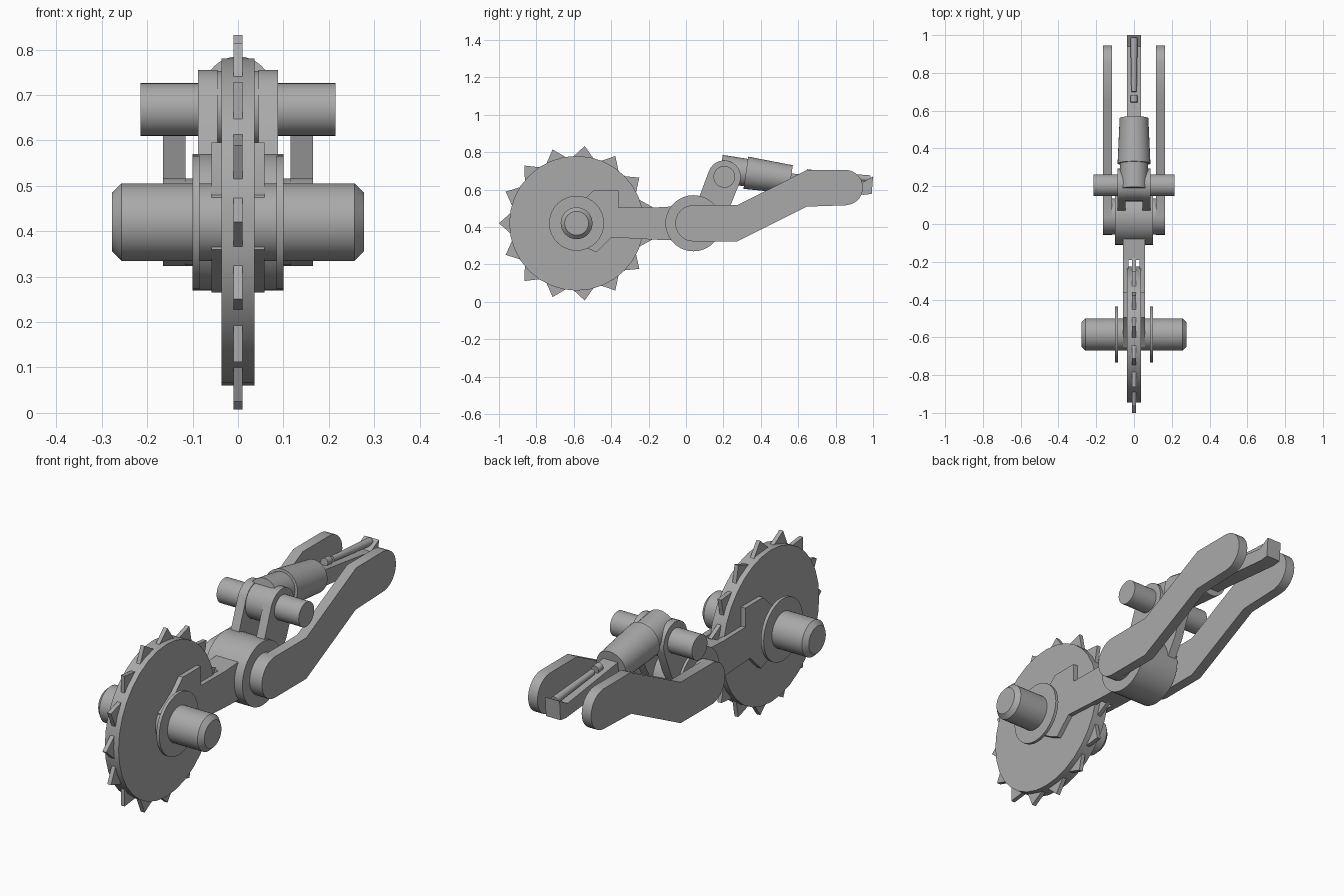
import bpy
import bmesh
import math
from mathutils import Vector

cube = bpy.data.objects.get("Cube")
if cube:
    bpy.data.objects.remove(cube, do_unlink=True)

grey = bpy.data.materials.new("plain grey")
grey.use_nodes = True
grey.diffuse_color = (0.4, 0.4, 0.4, 1)
bsdf = next(n for n in grey.node_tree.nodes if n.type == 'BSDF_PRINCIPLED')
bsdf.inputs["Base Color"].default_value = (0.4, 0.4, 0.4, 1)


def finish(name, bm):
    bmesh.ops.recalc_face_normals(bm, faces=bm.faces)
    mesh = bpy.data.meshes.new(name)
    bm.to_mesh(mesh)
    bm.free()
    mesh.materials.append(grey)
    ob = bpy.data.objects.new(name, mesh)
    bpy.context.collection.objects.link(ob)
    bpy.ops.object.select_all(action='DESELECT')
    ob.select_set(True)
    bpy.context.view_layer.objects.active = ob
    bpy.ops.object.shade_smooth_by_angle(angle=math.radians(30))
    return ob


def plate(name, profile, x0, x1):
    """Extrude a (y, z) outline from x0 to x1."""
    bm = bmesh.new()
    face = bm.faces.new([bm.verts.new((x0, y, z)) for y, z in profile])
    new = bmesh.ops.extrude_face_region(bm, geom=[face])["geom"]
    bmesh.ops.translate(bm, vec=(x1 - x0, 0, 0),
                        verts=[v for v in new if isinstance(v, bmesh.types.BMVert)])
    return finish(name, bm)


def turned(name, start, end, stations, sides=32):
    """Round part along start-end; stations are (fraction, radius)."""
    start, end = Vector(start), Vector(end)
    axis = end - start
    rot = axis.to_track_quat('Z', 'Y')
    bm = bmesh.new()
    rings = []
    for t, r in stations:
        rings.append([bm.verts.new(start + axis * t + rot @ Vector(
            (r * math.cos(a), r * math.sin(a), 0)))
            for a in (math.tau * i / sides for i in range(sides))])
    for lo, hi in zip(rings, rings[1:]):
        for i in range(sides):
            j = (i + 1) % sides
            bm.faces.new((lo[i], lo[j], hi[j], hi[i]))
    bm.faces.new(rings[0])
    bm.faces.new(rings[-1])
    return finish(name, bm)


def drum(name, centre, radius, x0, x1, sides=32):
    y, z = centre
    return turned(name, (x0, y, z), (x1, y, z), [(0, radius), (1, radius)], sides)


def arc(centre, radius, a0, a1, steps=14):
    return [(centre[0] + radius * math.cos(math.radians(a0 + (a1 - a0) * i / steps)),
             centre[1] + radius * math.sin(math.radians(a0 + (a1 - a0) * i / steps)))
            for i in range(steps + 1)]


HUB = (-0.585, 0.42)
JOINT = (0.04, 0.42)
PIN = (0.205, 0.668)

# Toothed wheel: a fifteen-pointed star inside a thicker disc
star = []
for i in range(15):
    for offset, r in ((0, 0.415), (12, 0.342)):
        a = math.radians(180 + 24 * i + offset)
        star.append((HUB[0] + r * math.cos(a), HUB[1] + r * math.sin(a)))
plate("wheel_teeth", star, -0.01, 0.01)
drum("wheel_disc", HUB, 0.36, -0.036, 0.036)

# Axle with chamfered ends
turned("axle", (-0.278, *HUB), (0.278, *HUB),
       [(0, 0.064), (0.038, 0.085), (0.962, 0.085), (1, 0.064)])

# Fork holding the wheel, one cheek per side, joined by a solid neck
cheek = [(-0.553, 0.54), (-0.495, 0.596), (-0.361, 0.596), (-0.361, 0.505),
         (-0.18, 0.503), (-0.18, 0.333), (-0.398, 0.345), (-0.479, 0.265),
         (-0.527, 0.286), (-0.65, 0.36), (-0.65, 0.48)]
plate("fork_neck", [(-0.19, 0.503), (0.04, 0.516), (0.04, 0.325), (-0.19, 0.333)],
      -0.058, 0.058)

# Bracket lug rising from the joint to the pin
lug = [(0.04, 0.48)] + arc(PIN, 0.088, 159, -21) + [(0.238, 0.516), (0.18, 0.42)]

# Long link: round end, bend, upper end with rounded tip
link = (arc(JOINT, 0.097, 90, 270, 18)
        + [(0.275, 0.323), (0.645, 0.509), (0.855, 0.516)]
        + arc((0.852, 0.611), 0.094, -75, 75, 12)
        + [(0.855, 0.706), (0.65, 0.706), (0.275, 0.517)])

for side, s in (("left", 1), ("right", -1)):
    drum(side + "_washer", HUB, 0.147, s * 0.085, s * 0.10)
    plate(side + "_fork_cheek", cheek, s * 0.03, s * 0.058)
    plate(side + "_lug", lug, s * 0.045, s * 0.088)
    plate(side + "_link", link, s * 0.116, s * 0.165)

# Joint drum, its pivot and the cross pin
drum("joint_drum", JOINT, 0.15, -0.10, 0.10, 40)
drum("joint_pivot", JOINT, 0.096, -0.164, 0.164)
drum("cross_pin", PIN, 0.058, -0.215, 0.215)
drum("piston_eye", PIN, 0.085, -0.045, 0.045)

# Piston sloping back from the pin
turned("piston_neck", (0, 0.185, 0.712), (0, 0.34, 0.688), [(0, 0.074), (1, 0.074)])
turned("piston_body", (0, 0.32, 0.69), (0, 0.56, 0.655), [(0, 0.087), (1, 0.076)])

# Centre bar with a raised lip at the tip
plate("centre_bar", [(0.54, 0.69), (0.94, 0.637), (1.0, 0.67), (0.993, 0.577),
                     (0.95, 0.572), (0.54, 0.61)], -0.038, 0.038)
turned("guide_rod", (0, 0.70, 0.683), (0, 0.985, 0.657), [(0, 0.014), (1, 0.019)], 16)
turned("guide_peg", (0, 0.645, 0.690), (0, 0.68, 0.686), [(0, 0.019), (1, 0.019)], 16)
